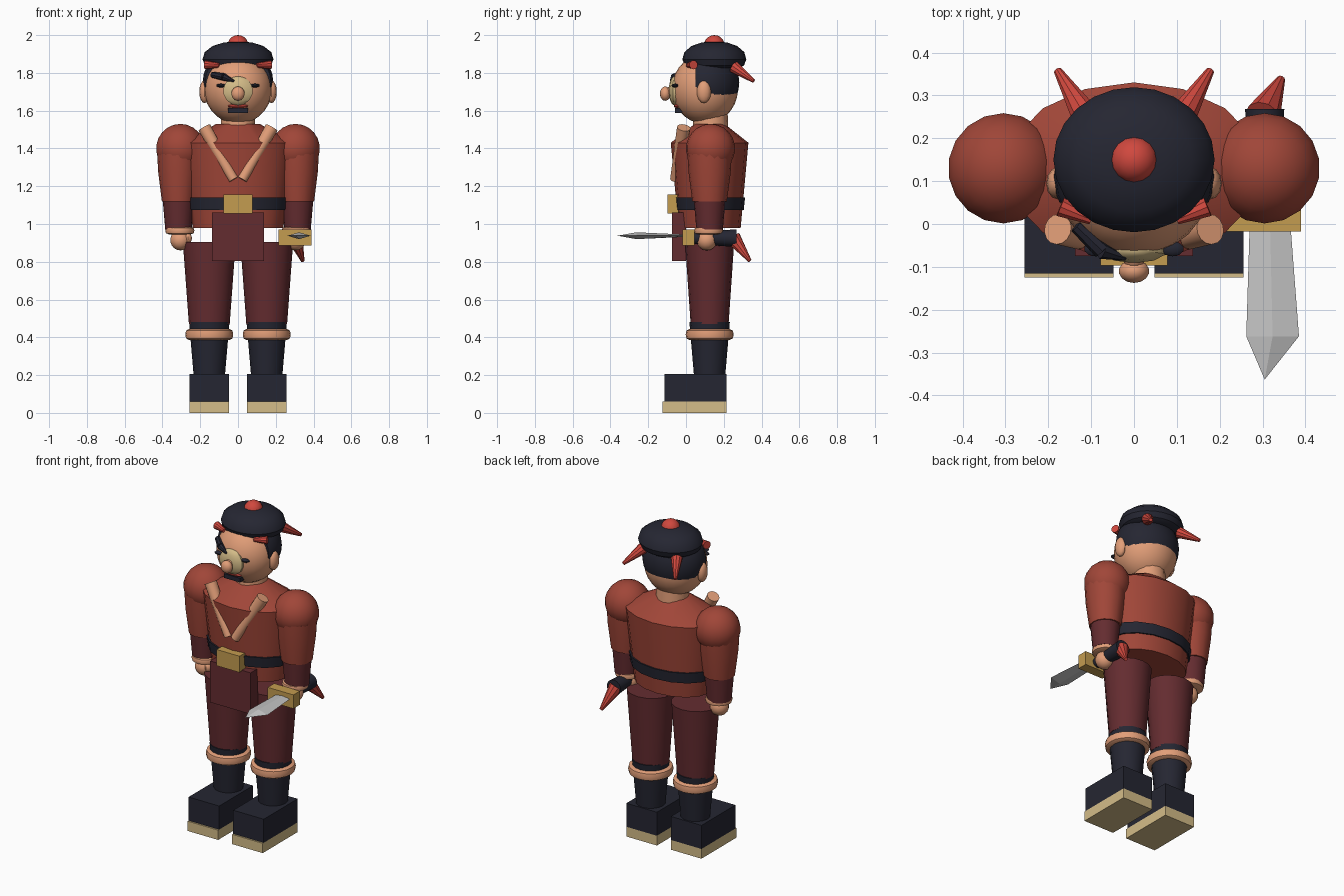
import bpy, bmesh, math
from mathutils import Vector, Matrix

cube = bpy.data.objects.get("Cube")
if cube:
    bpy.data.objects.remove(cube, do_unlink=True)


def material(name, *rgb):
    lin = [(c / 255 / 12.92) if c < 11 else ((c / 255 + 0.055) / 1.055) ** 2.4 for c in rgb]
    m = bpy.data.materials.new(name)
    m.use_nodes = True
    m.diffuse_color = (*lin, 1)
    m.node_tree.nodes["Principled BSDF"].inputs["Base Color"].default_value = (*lin, 1)
    return m


RED = material("jacket red", 160, 70, 56)
BRIGHT = material("bright red", 208, 72, 62)
MAROON = material("maroon", 100, 44, 48)
NAVY = material("dark navy", 37, 38, 50)
SKIN = material("skin", 226, 158, 120)
GOLD = material("gold", 196, 156, 80)
CREAM = material("cream", 212, 188, 136)
STEEL = material("steel", 196, 196, 196)


def finish(bm, name, mat, smooth=True):
    bmesh.ops.recalc_face_normals(bm, faces=bm.faces)
    me = bpy.data.meshes.new(name)
    bm.to_mesh(me)
    bm.free()
    me.materials.append(mat)
    ob = bpy.data.objects.new(name, me)
    bpy.context.collection.objects.link(ob)
    if smooth:
        bpy.ops.object.select_all(action='DESELECT')
        ob.select_set(True)
        bpy.context.view_layer.objects.active = ob
        bpy.ops.object.shade_smooth_by_angle(angle=math.radians(35))
    return ob


def box(name, lo, hi, mat, turn=0):
    """Box between two corners, optionally turned about y."""
    lo, hi = Vector(lo), Vector(hi)
    bm = bmesh.new()
    bmesh.ops.create_cube(bm, size=1, matrix=Matrix.Translation((lo + hi) / 2)
                          @ Matrix.Rotation(turn, 4, 'Y') @ Matrix.Diagonal((*(hi - lo), 1)))
    return finish(bm, name, mat, False)


def ball(name, centre, radii, mat, segs=20, cut_y=None):
    """Ellipsoid, optionally keeping only the part behind cut_y."""
    bm = bmesh.new()
    bmesh.ops.create_uvsphere(bm, u_segments=segs, v_segments=segs // 2 + 2, radius=1,
                              matrix=Matrix.Translation(centre) @ Matrix.Diagonal((*radii, 1)))
    if cut_y is not None:
        cut = bmesh.ops.bisect_plane(bm, geom=bm.verts[:] + bm.edges[:] + bm.faces[:],
                                     plane_co=(0, cut_y, 0), plane_no=(0, -1, 0), clear_outer=True)
        bmesh.ops.holes_fill(bm, edges=[e for e in bm.edges if e.is_boundary])
    return finish(bm, name, mat)


def rod(name, a, b, ra, rb, mat, segs=14):
    """Tapered cylinder from a to b."""
    a, b = Vector(a), Vector(b)
    bm = bmesh.new()
    bmesh.ops.create_cone(bm, cap_ends=True, segments=segs, radius1=ra, radius2=rb, depth=(b - a).length,
                          matrix=Matrix.Translation((a + b) / 2)
                          @ (b - a).to_track_quat('Z', 'Y').to_matrix().to_4x4())
    return finish(bm, name, mat)


def lathe(name, profile, x, y, mat, sy=1.0, segs=16):
    """Capped stack of (radius, height) rings, squashed in y by sy."""
    bm = bmesh.new()
    rings = [[bm.verts.new((x + r * math.cos(i * math.tau / segs), y + sy * r * math.sin(i * math.tau / segs), z))
              for i in range(segs)] for r, z in profile]
    for low, high in zip(rings, rings[1:]):
        for i in range(segs):
            j = (i + 1) % segs
            bm.faces.new((low[i], low[j], high[j], high[i]))
    bm.faces.new(rings[0])
    bm.faces.new(rings[-1])
    return finish(bm, name, mat)


def cuff(name, x, y, z, r, h, mat):
    """Rounded fur band."""
    prof = [(r - 0.02, z - h), (r - 0.004, z - h * 0.7), (r, z), (r - 0.004, z + h * 0.7), (r - 0.02, z + h)]
    return lathe(name, prof, x, y, mat, segs=20)


CY = 0.125  # depth of the body axis

# Torso, belt, loincloth and neck
lathe("torso", [(0.24, 0.98), (0.30, 1.43), (0.115, 1.53)], 0, CY, RED, 0.685)
lathe("belt", [(0.262, 1.075), (0.272, 1.14)], 0, CY, NAVY, 0.69)
box("buckle", (-0.078, -0.097, 1.055), (0.078, -0.04, 1.155), GOLD)
box("loincloth", (-0.138, -0.075, 0.805), (0.138, 0, 1.06), MAROON)
rod("neck", (0, 0.13, 1.48), (0, 0.13, 1.60), 0.095, 0.09, SKIN)

for s, side in ((1, "left"), (-1, "right")):
    # Legs and boots
    x = 0.152 * s
    box(side + "_sole", (x - 0.104, -0.125, 0), (x + 0.104, 0.215, 0.06), CREAM)
    box(side + "_boot_foot", (x - 0.104, -0.115, 0.06), (x + 0.104, 0.215, 0.205), NAVY)
    lathe(side + "_boot_shaft", [(0.083, 0.2), (0.107, 0.48)], x, CY, NAVY)
    cuff(side + "_boot_cuff", x, CY, 0.415, 0.127, 0.029, SKIN)
    lathe(side + "_trouser_leg", [(0.108, 0.47), (0.14, 0.905)], x, CY, MAROON, 0.93)

    # Arms
    ax = 0.305 * s
    ball(side + "_shoulder", (ax, 0.13, 1.40), (0.13, 0.13, 0.13), RED, 18)
    lathe(side + "_upper_arm", [(0.113, 1.37), (0.107, 1.27), (0.088, 1.12)], 0.315 * s, CY, RED, 1.04)
    lathe(side + "_forearm", [(0.083, 1.12), (0.07, 0.97)], 0.315 * s, CY, MAROON)
    cuff(side + "_wrist_cuff", 0.308 * s, 0.12, 0.965, 0.077, 0.02, SKIN)
    ball(side + "_hand", (ax, 0.11, 0.915), (0.055, 0.055, 0.055), SKIN, 14)
    ball(side + "_thumb", (0.265 * s, 0.09, 0.925), (0.022, 0.025, 0.03), SKIN, 10)

    # Fur collar straps
    rod(side + "_collar", (0.178 * s, -0.012, 1.51), (0.022 * s, -0.058, 1.235), 0.036, 0.026, SKIN)

    # Ears and hat spikes
    ball(side + "_ear", (0.177 * s, 0.095, 1.70), (0.028, 0.038, 0.06), SKIN, 12)
    rod(side + "_front_spike", (0.172 * s, 0.04, 1.843), (0.10 * s, 0.01, 1.84), 0.024, 0.012, BRIGHT, 10)
    rod(side + "_back_spike", (0.115 * s, 0.255, 1.83), (0.178 * s, 0.358, 1.757), 0.033, 0.01, BRIGHT, 10)

# Head, hair and hat
ball("head", (0, 0.10, 1.715), (0.18, 0.175, 0.185), SKIN, 24)
ball("hair", (0, 0.11, 1.75), (0.187, 0.172, 0.185), NAVY, 24, cut_y=0.05)
lathe("hat", [(0.15, 1.825), (0.175, 1.84), (0.188, 1.872), (0.176, 1.91), (0.135, 1.942), (0.075, 1.961), (0.01, 1.966)],
      0, 0.15, NAVY, 0.9, 24)
ball("hat_button", (0, 0.15, 1.945), (0.055, 0.055, 0.055), BRIGHT, 16)

# Face
ball("face_patch", (0, -0.06, 1.705), (0.082, 0.032, 0.078), CREAM, 10)
ball("nose_bridge", (0, -0.078, 1.70), (0.026, 0.03, 0.03), SKIN, 12)
ball("nose_tip", (0, -0.11, 1.69), (0.036, 0.028, 0.038), SKIN, 14)
ball("lips", (0, -0.044, 1.625), (0.055, 0.02, 0.012), BRIGHT, 12)
box("chin_beard", (-0.054, -0.058, 1.588), (0.054, -0.02, 1.614), NAVY)
for s, side in ((1, "left"), (-1, "right")):
    ball(side + "_eye", (0.09 * s, -0.058, 1.733), (0.027, 0.018, 0.01), NAVY, 10)
rod("right_brow", (-0.135, -0.005, 1.79), (-0.075, -0.062, 1.778), 0.016, 0.02, NAVY, 8)
rod("right_brow_inner", (-0.075, -0.062, 1.778), (-0.02, -0.08, 1.755), 0.02, 0.006, NAVY, 8)

# Sword with guard, grip and spike pommel
box("sword_guard", (0.215, -0.018, 0.885), (0.39, 0.045, 0.97), GOLD)
rod("sword_grip", (0.305, 0.03, 0.925), (0.305, 0.268, 0.925), 0.03, 0.047, NAVY)
rod("sword_pommel", (0.30, 0.25, 0.925), (0.343, 0.338, 0.805), 0.042, 0.01, BRIGHT, 10)
bm = bmesh.new()
sections = [(0.27, 0.365, 0, 0.006), (0.262, 0.385, -0.262, 0.018)]
loops = [[bm.verts.new(p) for p in ((l, y, 0.938), ((l + r) / 2, y, 0.938 + t), (r, y, 0.938), ((l + r) / 2, y, 0.938 - t))]
         for l, r, y, t in sections]
tip = bm.verts.new((0.305, -0.363, 0.938))
for i in range(4):
    j = (i + 1) % 4
    bm.faces.new((loops[0][i], loops[0][j], loops[1][j], loops[1][i]))
    bm.faces.new((loops[1][i], loops[1][j], tip))
bm.faces.new(loops[0])
finish(bm, "sword_blade", STEEL, False)
